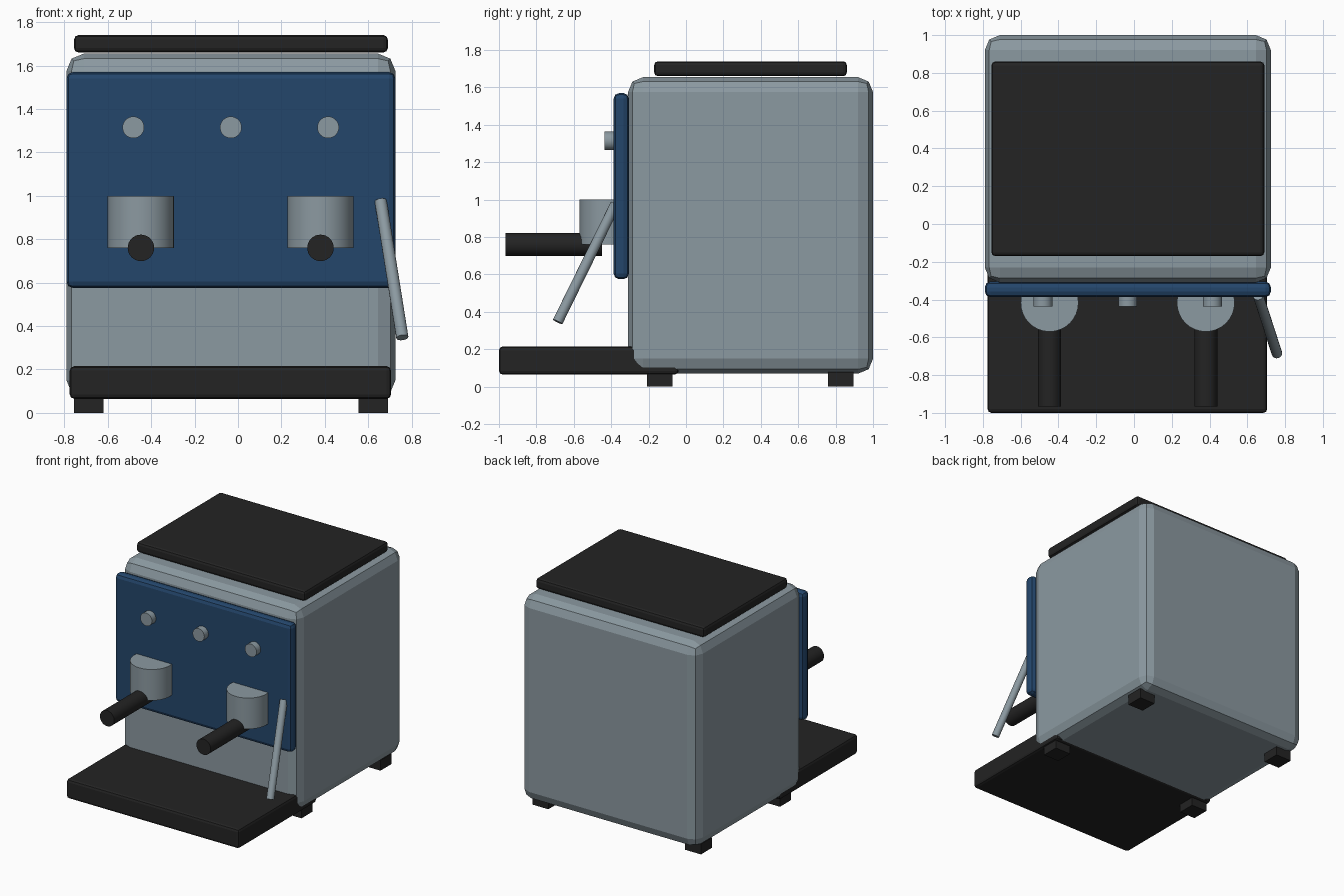
import bpy
from mathutils import Vector

if "Cube" in bpy.data.objects:
    bpy.data.objects.remove(bpy.data.objects["Cube"])


def material(name, rgb):
    m = bpy.data.materials.new(name)
    m.diffuse_color = (*rgb, 1)
    m.use_nodes = True
    m.node_tree.nodes["Principled BSDF"].inputs["Base Color"].default_value = m.diffuse_color
    return m


STEEL = material("steel_grey", (0.26, 0.32, 0.355))
BLUE = material("panel_blue", (0.017, 0.061, 0.148))
BLACK = material("matte_black", (0.017, 0.017, 0.017))


def box(name, lo, hi, mat, bevel=0, segments=2):
    """Box between two corners with rounded edges."""
    lo, hi = Vector(lo), Vector(hi)
    bpy.ops.mesh.primitive_cube_add(size=1, location=(lo + hi) / 2)
    ob = bpy.context.object
    ob.name = name
    ob.scale = hi - lo
    bpy.ops.object.transform_apply(location=False, rotation=False, scale=True)
    ob.data.materials.append(mat)
    if bevel:
        mod = ob.modifiers.new("rounding", 'BEVEL')
        mod.width = bevel
        mod.segments = segments
    return ob


def rod(name, a, b, radius, mat, sides=32):
    """Cylinder running from point a to point b."""
    a, b = Vector(a), Vector(b)
    bpy.ops.mesh.primitive_cylinder_add(vertices=sides, radius=radius,
                                        depth=(b - a).length, location=(a + b) / 2)
    ob = bpy.context.object
    ob.name = name
    ob.rotation_euler = (b - a).to_track_quat('Z', 'Y').to_euler()
    ob.data.materials.append(mat)
    bpy.ops.object.shade_smooth_by_angle()
    return ob


# Housing, cup warmer, control panel and drip tray
box("body", (-0.79, -0.31, 0.07), (0.725, 1.0, 1.655), STEEL, 0.08)
box("cup_warmer", (-0.755, -0.17, 1.66), (0.69, 0.86, 1.74), BLACK, 0.02)
box("front_panel", (-0.79, -0.387, 0.575), (0.725, -0.305, 1.57), BLUE, 0.03)
box("drip_tray", (-0.775, -1.0, 0.065), (0.705, -0.04, 0.215), BLACK, 0.02)

# Feet
for x in (-0.687, 0.622):
    for y in (-0.14, 0.827):
        box("foot", (x - 0.068, y - 0.068, 0), (x + 0.068, y + 0.068, 0.08), BLACK)

# Brew groups with their handles
for x in (-0.447, 0.38):
    rod("brew_group", (x, -0.417, 0.76), (x, -0.417, 1.0), 0.153, STEEL)
    rod("brew_handle", (x, -0.965, 0.76), (x, -0.45, 0.76), 0.061, BLACK)

# Control knobs
for x in (-0.482, -0.033, 0.415):
    rod("knob", (x, -0.437, 1.315), (x, -0.38, 1.315), 0.05, STEEL)

# Steam wand
rod("steam_wand", (0.757, -0.686, 0.347), (0.657, -0.377, 0.976), 0.028, STEEL, 16)
